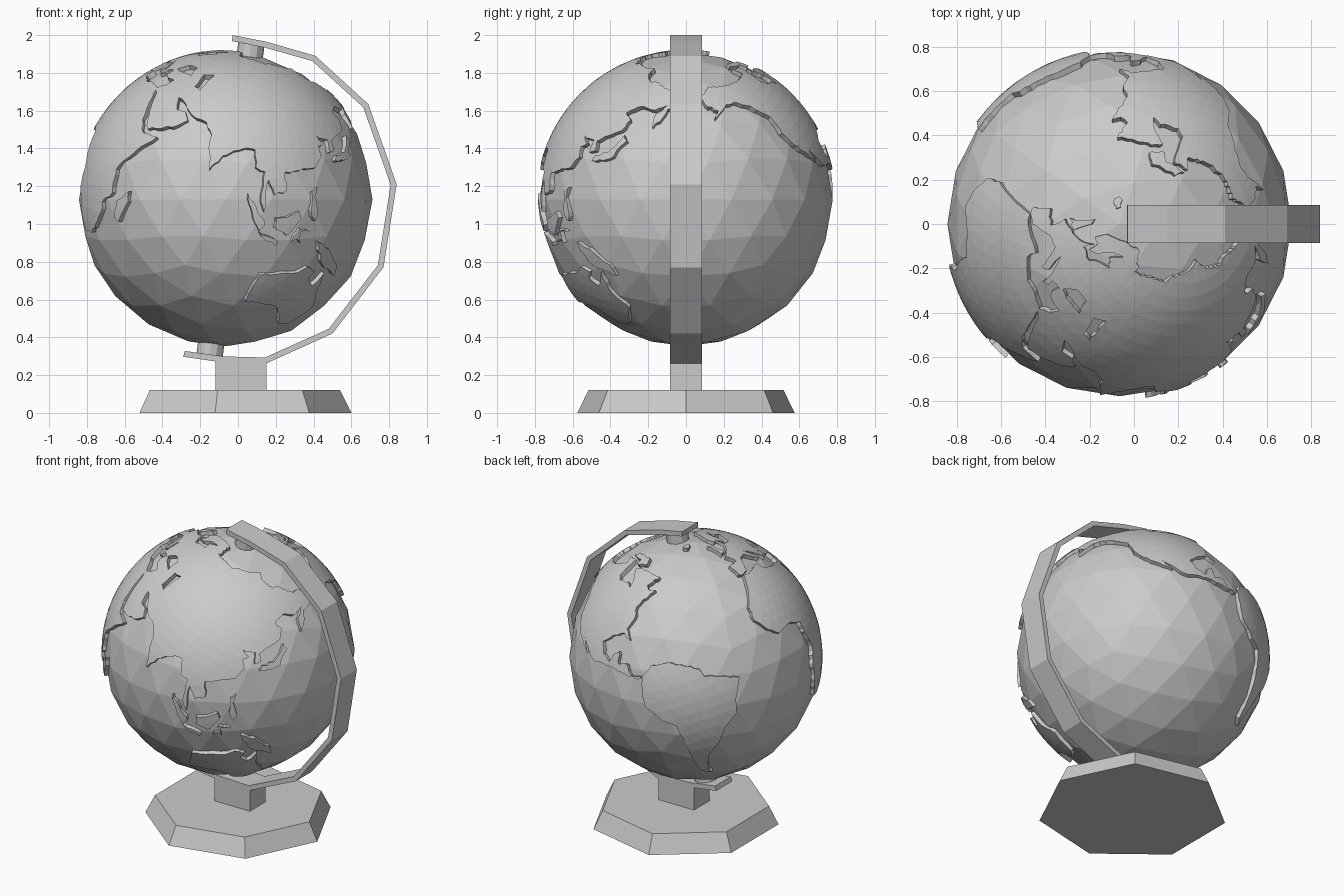
import bpy, bmesh, math
from mathutils import Vector, Matrix
from mathutils.geometry import delaunay_2d_cdt

CENTER = Vector((-0.065, 0, 1.13))
R_OCEAN, R_LAND, R_INNER = 0.777, 0.793, 0.745
TILT = Matrix.Rotation(math.radians(23.4), 3, 'Y')


def finish(name, bm):
    me = bpy.data.meshes.new(name)
    bm.to_mesh(me)
    bm.free()
    ob = bpy.data.objects.new(name, me)
    bpy.context.collection.objects.link(ob)
    return ob


def on_globe(lon, lat, r):
    a, b = math.radians(lon - 178), math.radians(lat)
    d = Vector((math.cos(b) * math.cos(a), math.cos(b) * math.sin(a), math.sin(b)))
    return CENTER + TILT @ d * r


def inside(p, poly):
    hit = False
    for a, b in zip(poly, poly[1:] + poly[:1]):
        if (a[1] > p[1]) != (b[1] > p[1]):
            if p[0] < a[0] + (p[1] - a[1]) * (b[0] - a[0]) / (b[1] - a[1]):
                hit = not hit
    return hit


def rough(flat, step=2.5):
    # finely split coastline with a small repeatable wobble
    pts = [Vector(flat[i:i + 2]) for i in range(0, len(flat), 2)]
    out = []
    for a, b in zip(pts, pts[1:] + pts[:1]):
        n = max(1, math.ceil((b - a).length / step))
        for i in range(n):
            p = a.lerp(b, i / n)
            if i:
                p += Vector((math.sin(5 * p.x + 7 * p.y), math.cos(6 * p.x - 4 * p.y))) * 0.4
            out.append(p)
    return out


def land(name, coast, lakes=()):
    loops = [rough(c) for c in (coast, *lakes)]
    is_land = lambda p: sum(inside(p, l) for l in loops) == 1 and inside(p, loops[0])
    verts, edges = [], []
    for l in loops:
        k, n = len(verts), len(l)
        verts += l
        edges += [(k + i, k + (i + 1) % n) for i in range(n)]
    xs, ys = [p.x for p in loops[0]], [p.y for p in loops[0]]
    g = 5
    for j in range(int(min(ys) // g), int(max(ys) // g) + 1):
        for i in range(int(min(xs) // g), int(max(xs) // g) + 1):
            p = Vector(((i + 0.5 * (j % 2)) * g, j * g + 0.3))
            if is_land(p) and min((p - q).length for l in loops for q in l) > 1.5:
                verts.append(p)
    vs, _, fs, *_ = delaunay_2d_cdt(verts, edges, [], 0, 1e-5)
    bm = bmesh.new()
    bv = [bm.verts.new(on_globe(v.x, v.y, R_LAND)) for v in vs]
    for f in fs:
        if is_land(sum((vs[i] for i in f), Vector((0, 0))) / len(f)):
            bm.faces.new([bv[i] for i in f])
    bmesh.ops.delete(bm, geom=[v for v in bm.verts if not v.link_faces], context='VERTS')
    rim = [e for e in bm.edges if e.is_boundary]
    new = bmesh.ops.extrude_edge_only(bm, edges=rim)['geom']
    for v in new:
        if isinstance(v, bmesh.types.BMVert):
            v.co = CENTER + (v.co - CENTER) * (R_INNER / R_LAND)
    return finish(name, bm)


# ocean ball
bm = bmesh.new()
bmesh.ops.create_icosphere(bm, subdivisions=3, radius=R_OCEAN, matrix=Matrix.Translation(CENTER))
finish("ocean", bm)

# continents: longitude, latitude pairs
land("europe", [
    60, 69, 54, 68.5, 44, 66.5, 40, 66, 40, 67.5, 25, 71, 14, 68, 5, 62, 6, 58.5, 10.5, 59, 13, 55.5,
    17, 58, 18, 62, 25, 65.5, 21.5, 61, 28, 59.8, 22, 57.5, 19, 54.5, 11, 54, 10.5, 57.5, 8, 54,
    3, 51, -4.5, 48.3, -1.5, 43.5, -9, 43, -9, 37, -6, 36, -2, 36.7, 0, 39.5, 3, 43, 8.5, 44.5,
    12, 42, 16, 38, 18, 40, 13.5, 45.5, 19.5, 41, 22, 36.5, 24, 38, 23, 40, 27, 41, 27, 38, 30, 36.5,
    36, 36.5, 35, 33, 32, 30, 35, 28, 39, 21.5, 42.5, 15.5, 45, 13, 55, 17.5, 59.5, 22.5, 56, 25.5,
    51.5, 25, 48, 30, 50, 30, 57, 26.5, 60, 25.3],
    [[28, 42, 31, 46.5, 38, 47, 41.5, 42, 35, 42], [47, 45, 52, 47, 53, 42, 54, 37, 50, 37.5, 49, 41]])
land("asia", [
    60, 25.3, 67, 25, 72, 21, 73, 17, 77.5, 8, 80, 15, 87, 21.5, 91, 22.5, 94, 16, 98, 16, 100, 6.5,
    103.5, 1.5, 100.5, 13.5, 105, 9, 109, 12.5, 106, 19, 110, 21, 119, 25.5, 122, 31, 119.5, 35,
    122, 37, 118, 39, 121.5, 39, 125, 39.5, 126.5, 34.5, 129.5, 36, 127.5, 39.5, 132, 43, 139, 47,
    141, 52, 135, 54.5, 142, 59, 155, 59, 163, 62, 156, 57, 157, 51, 162, 56, 164, 60, 178, 62.5,
    190, 66, 170, 70, 160, 69.5, 140, 72.5, 130, 71.5, 113, 74, 104, 77.5, 81, 73, 73, 72, 68, 69, 60, 69])
land("africa", [
    32.5, 30, 25, 31.8, 20, 31, 11, 33.5, 10, 37, -2, 35.2, -6, 35.8, -10, 30, -17, 21, -17.5, 14.5,
    -13, 8.5, -7.5, 4.5, 2, 6.3, 9, 4, 9.5, -1, 13.5, -9, 12, -17, 15, -27, 18.5, -34, 26, -34,
    32, -28.5, 35.5, -23, 35, -20, 40.5, -15, 39, -6, 43, 0, 51, 11.5, 44, 11, 39.5, 15.5, 37, 21, 33, 28])
land("north_america", [
    -168, 66, -156, 71, -135, 69, -115, 68, -95, 68, -94, 72, -82, 69, -86, 66, -94, 60, -92, 57, -82, 55,
    -80, 51.5, -77, 57, -78, 62, -70, 61, -65, 58.5, -56, 52.5, -66, 50, -65, 47, -61, 46, -66, 44,
    -70, 43, -74, 40.5, -76, 35, -81, 31, -80, 25.5, -83, 29.5, -90, 29.5, -97, 27.5, -97, 22, -94, 18,
    -90.5, 21, -87, 21.5, -88.5, 16, -83.5, 15, -83, 10, -77.5, 8.5, -80.5, 7.5, -86, 11, -94, 16,
    -105, 20, -109, 25.5, -113, 31, -110, 23.5, -115, 29, -120.5, 34.5, -124, 41, -123.5, 48.5,
    -133, 57, -140, 60, -149, 60.5, -162, 55, -158, 58.5, -166, 62])
land("south_america", [
    -77.5, 8.5, -72, 12, -62, 10.5, -51, 4, -50, 0, -43, -2.5, -35, -6, -39, -14, -41, -22, -48.5, -27,
    -54, -34.5, -58, -37, -62, -40, -66, -46, -69, -52, -68, -55, -74, -51, -73, -42, -71, -30,
    -70.5, -18.5, -76, -14, -81, -5, -80, 1])
land("australia", [
    114, -22, 122, -18, 129, -15, 132, -11.5, 137, -12, 136, -15, 140.5, -17.5, 142.5, -11, 146, -19,
    153, -26, 150, -37, 144, -38.5, 138, -34, 131, -31.5, 124, -33, 116, -35])

# islands
land("madagascar", [49, -12, 50, -16, 47, -25, 44, -24, 44, -17])
land("japan", [130, 32, 136, 33.5, 141, 36, 142, 40, 145, 43.5, 142, 45.5, 140, 41, 137, 37, 131, 34.5])
land("britain", [-5, 50, 1, 51.5, -2, 57.5, -5, 58.5, -4, 54])
land("iceland", [-24, 65, -19, 63.5, -14, 65, -16, 66.5, -22, 66.3])
land("baffin_island", [-89, 73, -78, 73.5, -62, 67, -66, 63, -77, 65, -74, 68, -80, 70])
land("sumatra", [95, 5.5, 100, 2, 106, -3, 105, -6, 101, -3])
land("java", [105, -6.5, 114, -7, 114, -8.7, 107, -7.8])
land("borneo", [109, 1, 113, 3, 117, 7, 119, 5, 116, -3.5, 110, -2.5])
land("sulawesi", [119, -5, 120, 1, 125, 1.5, 121, 0, 123, -4, 121, -3])
land("new_guinea", [131, -1, 138, -1.7, 147, -6, 150, -10.5, 143, -9, 138, -8, 133, -4])
land("philippines", [120, 16, 122, 18.5, 122, 14.5, 126, 8, 125.5, 6, 122, 9])


def slab(name, pts):
    # front-view outline extruded across the width of the stand
    bm = bmesh.new()
    f = bm.faces.new([bm.verts.new((x, -0.085, z)) for x, z in pts])
    new = bmesh.ops.extrude_face_region(bm, geom=[f])['geom']
    bmesh.ops.translate(bm, vec=(0, 0.17, 0), verts=[v for v in new if isinstance(v, bmesh.types.BMVert)])
    bmesh.ops.recalc_face_normals(bm, faces=bm.faces)
    return finish(name, bm)


# meridian arm
outer = [Vector(p) for p in ((-0.03, 2.0), (0.15, 1.965), (0.41, 1.89), (0.69, 1.635), (0.84, 1.21),
                             (0.77, 0.77), (0.50, 0.42), (0.15, 0.262), (-0.08, 0.267), (-0.29, 0.297))]
hub = Vector((-0.05, 1.13))
inner = [p + (hub - p).normalized() * 0.032 for p in outer]
slab("meridian_arm", outer + inner[::-1])


# pivots, post and base
def cone(name, sides, r1, r2, depth, mat):
    bm = bmesh.new()
    bmesh.ops.create_cone(bm, cap_ends=True, segments=sides, radius1=r1, radius2=r2, depth=depth, matrix=mat)
    return finish(name, bm)


lean = Matrix.Rotation(math.radians(8), 4, 'Y')
cone("top_pivot", 12, 0.07, 0.07, 0.12, Matrix.Translation((0.065, 0, 1.91)) @ lean)
cone("bottom_pivot", 12, 0.07, 0.07, 0.1, Matrix.Translation((-0.145, 0, 0.345)) @ lean)
slab("post", [(-0.12, 0.11), (0.15, 0.11), (0.15, 0.275), (-0.12, 0.275)])
spin = Matrix.Rotation(math.radians(-90), 4, 'Z')
cone("base", 7, 0.59, 0.53, 0.12, Matrix.Translation((0.01, 0, 0.06)) @ spin)
